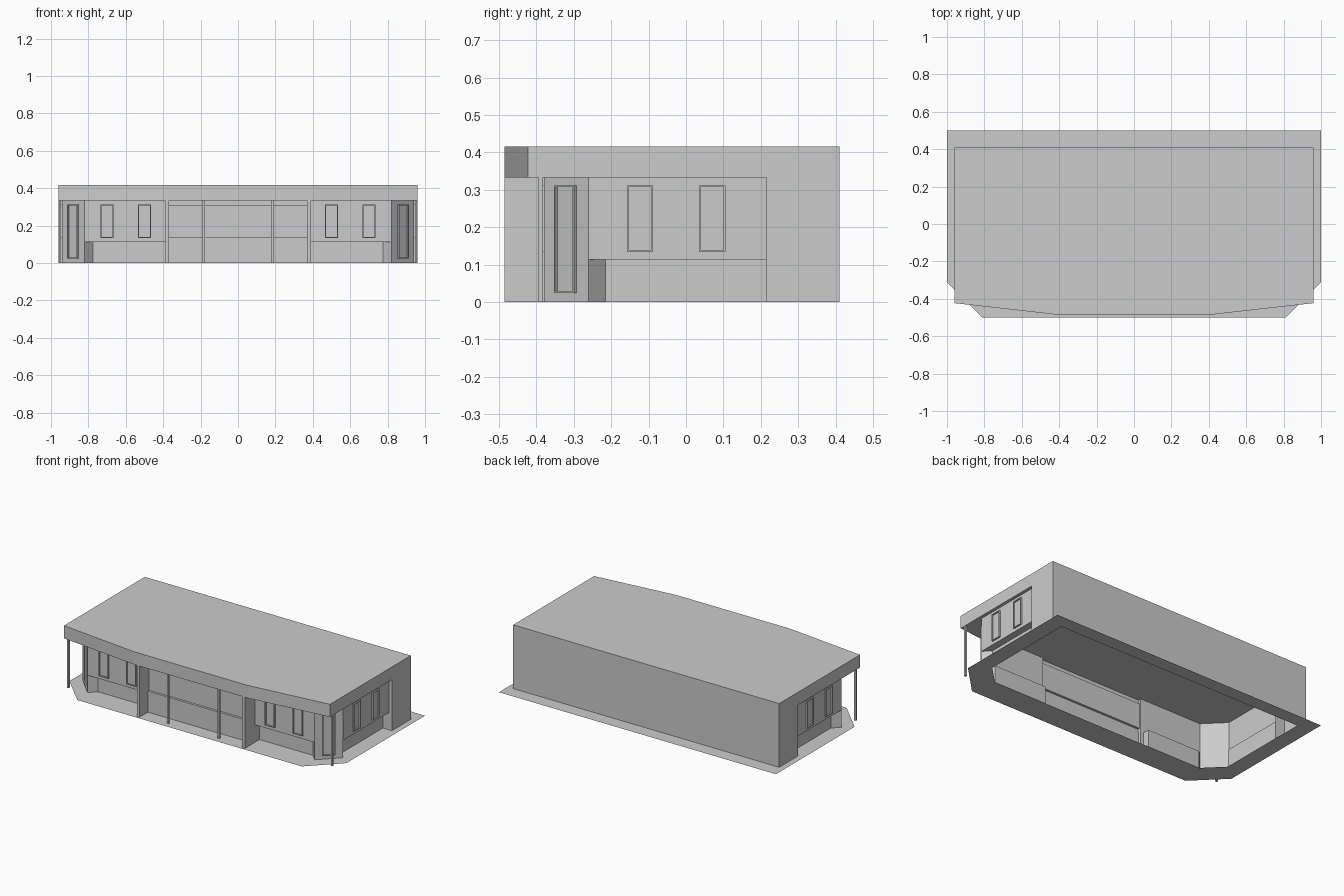
import bpy, bmesh
from mathutils import Vector

cube = bpy.data.objects.get("Cube")
if cube:
    bpy.data.objects.remove(cube, do_unlink=True)

# One plain grey for the whole building
GREY = (0.6, 0.6, 0.6, 1.0)
grey = bpy.data.materials.new("plain_grey")
grey.use_nodes = True
grey.diffuse_color = GREY
grey.node_tree.nodes["Principled BSDF"].inputs["Base Color"].default_value = GREY

SOFFIT, ROOF_TOP, SILL = 0.333, 0.416, 0.113


def finish(bm, name, mirror=True):
    """Turn a bmesh into an object, mirrored across x by default."""
    mesh = bpy.data.meshes.new(name)
    bm.to_mesh(mesh)
    bm.free()
    mesh.materials.append(grey)
    obj = bpy.data.objects.new(name, mesh)
    bpy.context.scene.collection.objects.link(obj)
    if mirror:
        obj.modifiers.new("mirror", "MIRROR").use_axis[0] = True
    return obj


def box(name, x, y, z):
    bm = bmesh.new()
    bmesh.ops.create_cube(bm, size=1)
    for v in bm.verts:
        v.co = [lo + (c + 0.5) * (hi - lo) for c, (lo, hi) in zip(v.co, (x, y, z))]
    return finish(bm, name)


def flat(name, outline, z, up=True):
    """Single flat sheet from a plan outline."""
    bm = bmesh.new()
    face = bm.faces.new([bm.verts.new((x, y, z)) for x, y in outline])
    face.normal_update()
    if (face.normal.z > 0) != up:
        face.normal_flip()
    return finish(bm, name)


def strip(name, path, z0, z1):
    """Upright wall following a plan path (outside on the right hand)."""
    bm = bmesh.new()
    low, high = [[bm.verts.new((x, y, z)) for x, y in path] for z in (z0, z1)]
    for i in range(len(path) - 1):
        bm.faces.new((low[i], low[i + 1], high[i + 1], high[i]))
    return finish(bm, name)


def frames(name, a, b, centres, width, z0, z1, rim=0.005, depth=0.009):
    """Thin raised frames on the wall from a to b, at distances along it."""
    a, b = Vector(a), Vector(b)
    along = (b - a).normalized()
    out = Vector((along.y, -along.x))
    bm = bmesh.new()

    def ring(centre, inset, lift):
        h = width / 2 - inset
        corners = ((-h, z0 + inset), (h, z0 + inset), (h, z1 - inset), (-h, z1 - inset))
        return [bm.verts.new((*(a + along * (centre + u) + out * lift), z))
                for u, z in corners]

    for c in centres:
        loops = [ring(c, 0, 0), ring(c, 0, depth), ring(c, rim, depth), ring(c, rim, 0)]
        for p, q in zip(loops, loops[1:]):
            for i in range(4):
                j = (i + 1) % 4
                bm.faces.new((p[i], p[j], q[j], q[i]))
    return finish(bm, name)


# Flat roof slab with a gently bowed front
half = [(0.96, 0.41), (0.96, -0.423), (0.41, -0.485)]
outline = half + [(-x, y) for x, y in reversed(half)]
bm = bmesh.new()
face = bm.faces.new([bm.verts.new((x, y, SOFFIT)) for x, y in outline])
ext = bmesh.ops.extrude_face_region(bm, geom=[face], use_keep_orig=True)
for v in ext["geom"]:
    if isinstance(v, bmesh.types.BMVert):
        v.co.z = ROOF_TOP
bmesh.ops.recalc_face_normals(bm, faces=bm.faces)
finish(bm, "roof_slab", mirror=False)

# Paving around the building, with a plain chamfered opening underneath
flat("paving", [(0, 0.5), (1, 0.5), (1, -0.31), (0.81, -0.5), (0, -0.5),
                (0, -0.335), (0.775, -0.335), (0.895, -0.215),
                (0.895, 0.41), (0, 0.41)], 0)

# Set-back lower walls, rear block and the undersides of the bays
front_low = [(0.39, -0.335), (0.775, -0.335), (0.82, -0.38)]
side_low = [(0.94, -0.26), (0.895, -0.215), (0.895, 0.215)]
strip("front_lower_wall", [(0.39, -0.38)] + front_low, 0, SILL)
strip("side_lower_wall", side_low, 0, SILL)
strip("rear_block", [(0.895, 0.215), (0.96, 0.215), (0.96, 0.41), (0, 0.41)],
      0, SOFFIT)
flat("front_bay_underside", front_low + [(0.39, -0.38)], SILL, up=False)
flat("side_bay_underside", side_low + [(0.94, 0.215)], SILL, up=False)

# Overhanging bays and diagonal corner wall
bay_start, corner_a = (0.38, -0.38), (0.82, -0.38)
corner_b, bay_end = (0.94, -0.26), (0.94, 0.215)
strip("front_bay_wall", [bay_start, corner_a], SILL, SOFFIT)
strip("side_bay_wall", [corner_b, bay_end], SILL, SOFFIT)
strip("corner_wall", [corner_a, corner_b], 0, SOFFIT)

# Raised window and door frames
frames("front_window_frames", bay_start, corner_a, (0.12, 0.32), 0.07, 0.134, 0.312)
frames("side_window_frames", corner_b, bay_end, (0.137, 0.33), 0.07, 0.134, 0.312)
frames("corner_door_frame", corner_a, corner_b, (0.085,), 0.076, 0.024, 0.312)

# Centre wall with a shallow sill and a slightly sunken window band
profile = [(-0.4, 0), (-0.4, 0.12), (-0.405, 0.12), (-0.405, 0.14),
           (-0.39, 0.14), (-0.39, 0.305), (-0.4, 0.305), (-0.4, SOFFIT)]
bm = bmesh.new()
ends = [[bm.verts.new((x, y, z)) for y, z in profile] for x in (0, 0.37)]
for i in range(len(profile) - 1):
    bm.faces.new((ends[0][i], ends[1][i], ends[1][i + 1], ends[0][i + 1]))
finish(bm, "centre_wall")

# Fin walls and slim posts carrying the eaves
box("fin_wall", (0.37, 0.39), (-0.485, -0.38), (0, SOFFIT))
for name, x, y in (("front_post", 0.183, -0.458), ("corner_post", 0.952, -0.388)):
    r = 0.006
    box(name, (x - r, x + r), (y - r, y + r), (0, SOFFIT))
